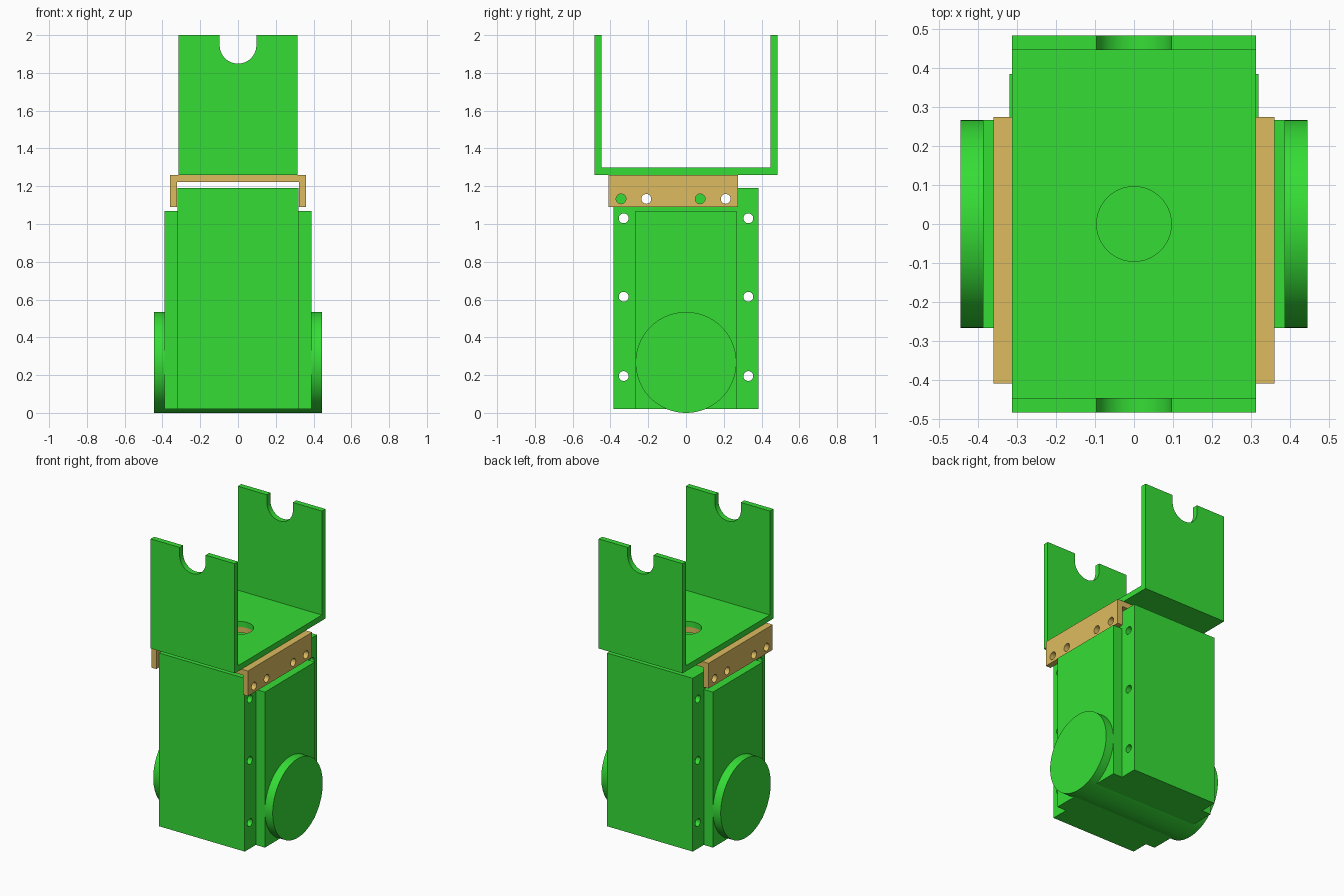
import bpy, bmesh, math
from mathutils import Vector

if "Cube" in bpy.data.objects:
    bpy.data.objects.remove(bpy.data.objects["Cube"])


def material(name, rgb):
    m = bpy.data.materials.new(name)
    m.diffuse_color = (*rgb, 1)
    m.use_nodes = True
    m.node_tree.nodes["Principled BSDF"].inputs["Base Color"].default_value = m.diffuse_color
    return m


GREEN = material("green", (0.036, 0.73, 0.036))
TAN = material("tan", (0.72, 0.50, 0.115))

# Maps (profile u, profile v, depth) to xyz for each extrusion axis
PLACE = {
    "x": lambda u, v, d: (d, u, v),
    "y": lambda u, v, d: (u, d, v),
    "z": lambda u, v, d: (u, v, d),
}


def prism(name, mat, axis, *solids):
    """One object made of extruded profiles: (points, start, end)."""
    bm = bmesh.new()
    for points, a, b in solids:
        f = bm.faces.new([bm.verts.new(PLACE[axis](u, v, a)) for u, v in points])
        ext = bmesh.ops.extrude_face_region(bm, geom=[f])["geom"]
        verts = [g for g in ext if isinstance(g, bmesh.types.BMVert)]
        bmesh.ops.translate(bm, verts=verts, vec=Vector(PLACE[axis](0, 0, b - a)))
    bmesh.ops.recalc_face_normals(bm, faces=bm.faces)
    me = bpy.data.meshes.new(name)
    bm.to_mesh(me)
    bm.free()
    ob = bpy.data.objects.new(name, me)
    bpy.context.collection.objects.link(ob)
    if mat:
        me.materials.append(mat)
    return ob


def rect(u0, u1, v0, v1):
    return [(u0, v0), (u1, v0), (u1, v1), (u0, v1)]


def arc(u, v, r, n, start=0, sweep=math.tau):
    steps = n if sweep == math.tau else n - 1
    return [(u + r * math.cos(start + sweep * i / steps),
             v + r * math.sin(start + sweep * i / steps)) for i in range(n)]


def cut(ob, cutter):
    """Subtract the cutter, apply, and remove it."""
    cutter.hide_render = True
    mod = ob.modifiers.new("cut", "BOOLEAN")
    mod.operation, mod.solver, mod.object = "DIFFERENCE", "EXACT", cutter
    select(ob)
    bpy.ops.object.modifier_apply(modifier=mod.name)
    bpy.data.objects.remove(cutter)


def select(ob):
    bpy.ops.object.select_all(action="DESELECT")
    ob.select_set(True)
    bpy.context.view_layer.objects.active = ob


def holes_x(centres, r=0.026):
    return prism("cutter", None, "x", *[(arc(y, z, r, 32), -0.6, 0.6) for y, z in centres])


# Main housing with through bolt holes
housing = prism("housing", GREEN, "x", (rect(-0.385, 0.385, 0.02, 1.19), -0.32, 0.32))
bolts = [(s * 0.33, z) for s in (-1, 1) for z in (0.195, 0.615, 1.03)]
cut(housing, holes_x(bolts + [(-0.21, 1.133), (0.21, 1.133)]))

# Raised plates on both sides of the housing
for side, s in (("left", -1), ("right", 1)):
    prism(side + "_side_plate", GREEN, "z",
          (rect(*sorted((s * 0.32, s * 0.388)), -0.267, 0.267), 0.02, 1.07))

# Pivot drum running through the bottom of the housing
drum = prism("pivot_drum", GREEN, "x", (arc(0, 0.267, 0.267, 96), -0.446, 0.446))

# Tan mounting bracket straddling the housing top
mount = prism("mounting_bracket", TAN, "y",
              ([(-0.361, 1.09), (-0.323, 1.09), (-0.323, 1.222), (0.323, 1.222),
                (0.323, 1.09), (0.361, 1.09), (0.361, 1.26), (-0.361, 1.26)], -0.41, 0.275))
cut(mount, holes_x([(y, 1.133) for y in (-0.344, -0.21, 0.075, 0.21)]))

# Upper U-shaped bracket with round-bottomed notches
fork = prism("upper_bracket", GREEN, "x",
             ([(-0.484, 1.26), (0.484, 1.26), (0.484, 2.0), (0.447, 2.0),
               (0.447, 1.298), (-0.447, 1.298), (-0.447, 2.0), (-0.484, 2.0)], -0.314, 0.314))
notch = arc(0, 1.946, 0.097, 33, math.pi, math.pi) + [(0.097, 2.1), (-0.097, 2.1)]
cut(fork, prism("cutter", None, "y", (notch, -0.6, 0.6)))

# Central hole through both brackets
for ob in (mount, fork):
    cut(ob, prism("cutter", None, "z", (arc(0, 0, 0.096, 64), 1.2, 1.35)))

# Smooth the round surfaces only
for ob in (housing, drum, mount, fork):
    select(ob)
    bpy.ops.object.shade_smooth_by_angle(angle=math.radians(30))
